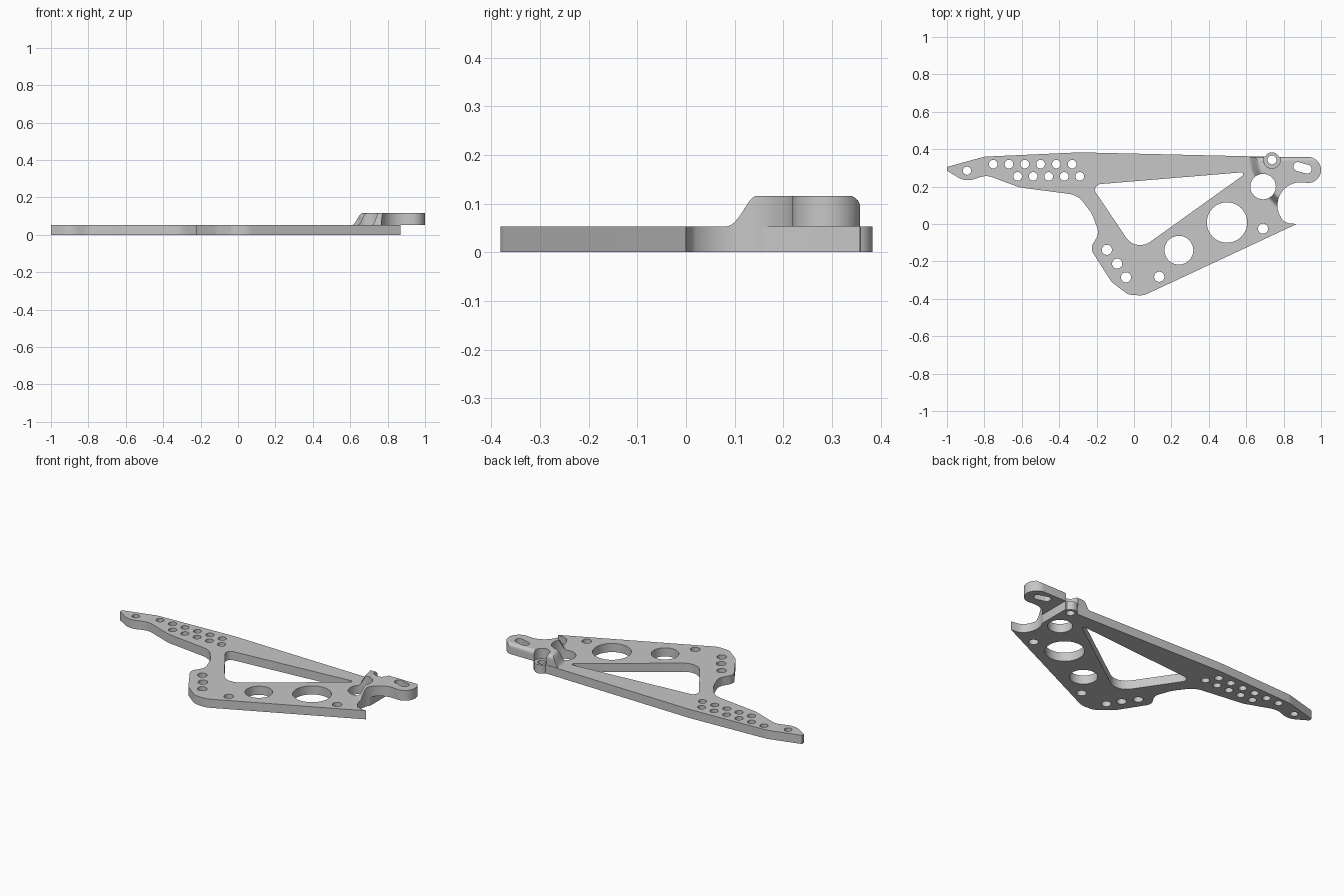
import bpy, bmesh
from math import radians, sin, cos, tan, pi
from mathutils import Vector

if "Cube" in bpy.data.objects:
    bpy.data.objects.remove(bpy.data.objects["Cube"])

THICK, TOP = 0.053, 0.116

metal = bpy.data.materials.new("grey metal")
metal.use_nodes = True
metal.diffuse_color = (0.57, 0.57, 0.57, 1)
metal.node_tree.nodes["Principled BSDF"].inputs["Base Color"].default_value = (0.57, 0.57, 0.57, 1)


def arc(cx, cy, r, a0, a1, n=16):
    angles = [radians(a0 + (a1 - a0) * i / n) for i in range(n + 1)]
    return [(cx + r * cos(a), cy + r * sin(a)) for a in angles]


def rounded(corners, n=8):
    """Closed outline; corners given as (x, y, radius) are filleted."""
    out = []
    for i, c in enumerate(corners):
        p, r = Vector(c[:2]), (c[2] if len(c) > 2 else 0)
        if r == 0:
            out.append(tuple(p))
            continue
        u = (Vector(corners[i - 1][:2]) - p).normalized()
        v = (Vector(corners[(i + 1) % len(corners)][:2]) - p).normalized()
        half = u.angle(v) / 2
        a, b = p + u * (r / tan(half)), p + v * (r / tan(half))
        centre = p + (u + v).normalized() * (r / sin(half))
        for k in range(n + 1):
            d = (a.lerp(b, k / n) - centre).normalized()
            out.append(tuple(centre + d * r))
    return out


def solid(name, rings):
    """Stack rings of 3D points into a closed body."""
    bm = bmesh.new()
    rows = [[bm.verts.new(p) for p in ring] for ring in rings]
    count = len(rows[0])
    for low, high in zip(rows, rows[1:]):
        for i in range(count):
            j = (i + 1) % count
            bm.faces.new((low[i], low[j], high[j], high[i]))
    bm.faces.new(rows[0][::-1])
    bm.faces.new(rows[-1])
    bmesh.ops.recalc_face_normals(bm, faces=bm.faces)
    mesh = bpy.data.meshes.new(name)
    bm.to_mesh(mesh)
    bm.free()
    mesh.materials.append(metal)
    obj = bpy.data.objects.new(name, mesh)
    bpy.context.collection.objects.link(obj)
    return obj


def prism(name, outline, z0, z1):
    return solid(name, [[(x, y, z) for x, y in outline] for z in (z0, z1)])


def combine(obj, tool, operation):
    mod = obj.modifiers.new(operation, 'BOOLEAN')
    mod.operation, mod.object, mod.solver = operation, tool, 'EXACT'
    bpy.context.view_layer.objects.active = obj
    bpy.ops.object.modifier_apply(modifier=mod.name)
    bpy.data.objects.remove(tool)


def cut(obj, outline):
    combine(obj, prism("cutter", outline, -0.1, 0.3), 'DIFFERENCE')


def circle(x, y, r):
    return arc(x, y, r, 0, 352.5, 47)


# Flat plate, with the round bite at its right end
bite = (0.89, 0.1, 0.123)
plate = prism("base_plate", rounded([
    (-1, 0.285), (-1, 0.305), (-0.8, 0.36, 0.15), (-0.29, 0.383, 1.0), (0.785, 0.358), (0.785, 0.17),
    *arc(*bite, 150, 225), (0.83, 0.004), (0.87, 0),
    (0.05, -0.383, 0.1), (-0.03, -0.378, 0.06), (-0.12, -0.31, 0.1), (-0.235, -0.13, 0.05),
    (-0.185, -0.05, 0.07), (-0.225, 0.055, 0.1), (-0.30, 0.155, 0.12), (-0.61, 0.195, 0.15),
    (-0.79, 0.262, 0.1), (-0.9, 0.224, 0.1)]), 0, THICK)

# Triangular window
cut(plate, rounded([(-0.232, 0.209, 0.03), (0.61, 0.279, 0.01), (0.01, -0.15, 0.09)]))

# Round boss on the back edge
boss = (0.738, 0.343)
combine(plate, prism("boss", circle(*boss, 0.04), 0, THICK), 'UNION')

# Drilled holes: two rows, tip, lower corner, lightening holes
holes = [(-0.753 + 0.0845 * i, 0.32, 0.023) for i in range(6)]
holes += [(-0.622 + 0.083 * i, 0.255, 0.023) for i in range(5)]
holes += [(-0.893, 0.285, 0.022), (0.497, 0.008, 0.108), (0.24, -0.14, 0.077)]
holes += [(x, y, 0.027) for x, y in
          [(0.69, -0.025), (0.135, -0.282), (-0.043, -0.285), (-0.09, -0.212), (-0.145, -0.138)]]
holes.append((*boss, 0.024))
pivot = (0.69, 0.2, 0.068)
for h in holes + [pivot]:
    cut(plate, circle(*h))

# Raised tab, rising from the plate by a smooth diagonal ramp
foot = [(0.61, 0.358), (0.625, 0.28), (0.66, 0.21), (0.71, 0.14), (0.765, 0.085), (0.8, 0.06)]
crest = [(0.665, 0.358), (0.675, 0.3), (0.705, 0.24), (0.745, 0.18), (0.785, 0.135), (0.82, 0.1)]
rings = []
STEPS = 12
for s in range(STEPS + 1):
    t = s / STEPS
    z = THICK + (TOP - THICK) * (1 - cos(pi * t)) / 2
    back = 0.358 - 0.018 * max(0, (z - 0.09) / (TOP - 0.09)) ** 3
    line = [Vector(a).lerp(Vector(b), t) for a, b in zip(foot, crest)]
    rings.append([(p.x, min(p.y, back), z) for p in line] + [(1.1, 0.06, z), (1.1, back, z)])
tab = solid("raised_tab", rings)
combine(tab, prism("tab_outline", [(0.55, 0.359), *arc(0.93, 0.289, 0.07, 90, -85),
                                   *arc(*bite, 80, 225), (0.55, 0.0)], -0.1, 0.3), 'INTERSECT')

# Pivot hole, boss clearance and adjusting slot in the tab
cut(tab, circle(*pivot))
cut(tab, circle(*boss, 0.045))
cut(tab, arc(0.876, 0.307, 0.024, 75, 255) + arc(0.926, 0.293, 0.024, -105, 75))

for obj in (plate, tab):
    bpy.ops.object.select_all(action='DESELECT')
    obj.select_set(True)
    bpy.context.view_layer.objects.active = obj
    bpy.ops.object.shade_smooth_by_angle(angle=radians(30))
